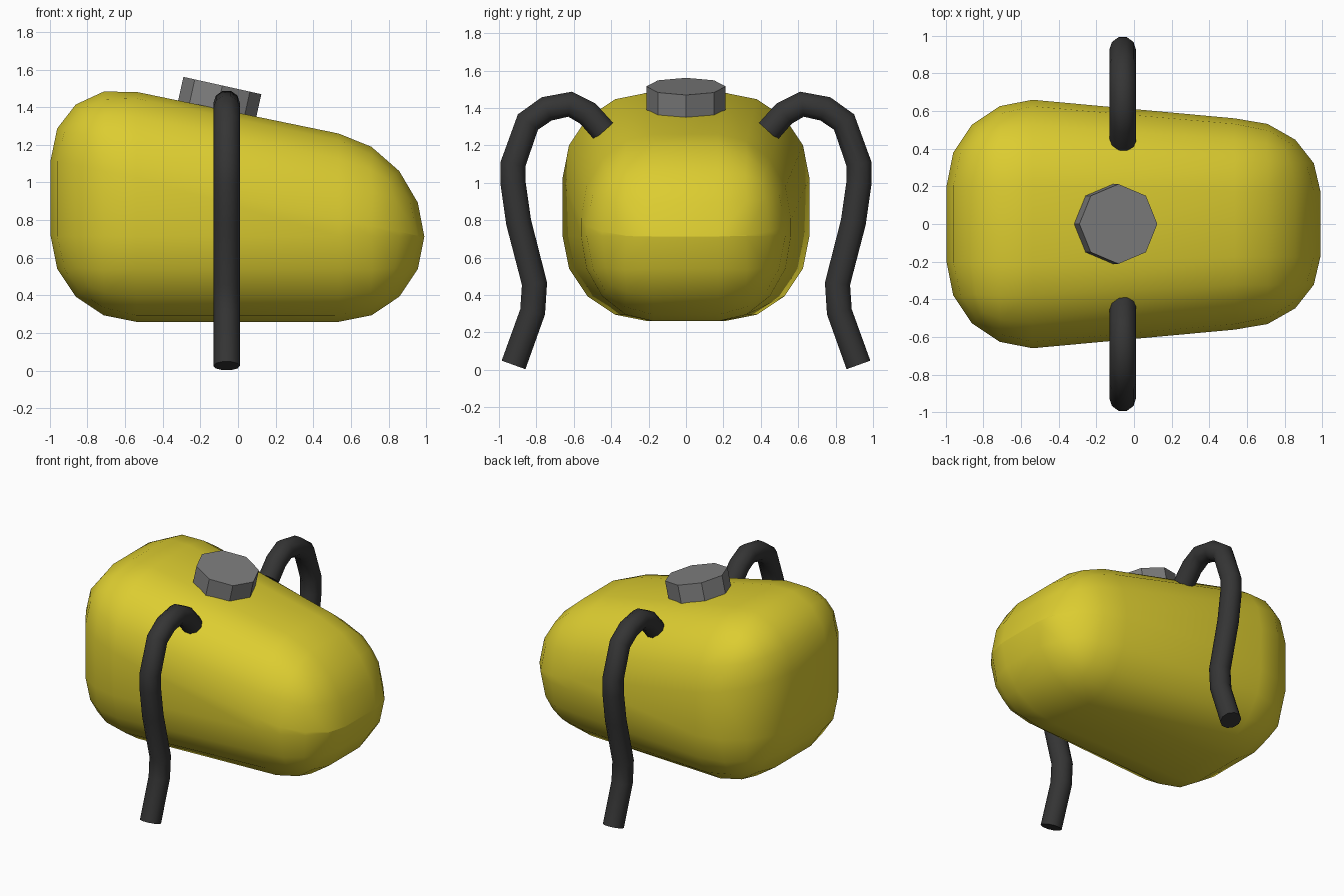
import bpy, bmesh, math
from mathutils import Matrix, Vector

if "Cube" in bpy.data.objects:
    bpy.data.objects.remove(bpy.data.objects["Cube"])


def material(name, rgb):
    m = bpy.data.materials.new(name)
    m.diffuse_color = (*rgb, 1)
    m.use_nodes = True
    m.node_tree.nodes["Principled BSDF"].inputs["Base Color"].default_value = m.diffuse_color
    return m


yellow = material("yellow_paint", (0.72, 0.61, 0.03))
grey = material("grey_metal", (0.21, 0.21, 0.21))
black = material("black_rubber", (0.035, 0.035, 0.035))


def add(name, mesh, mat, angle=None):
    ob = bpy.data.objects.new(name, mesh)
    bpy.context.collection.objects.link(ob)
    mesh.materials.clear()
    mesh.materials.append(mat)
    if angle:
        bpy.ops.object.select_all(action='DESELECT')
        ob.select_set(True)
        bpy.context.view_layer.objects.active = ob
        bpy.ops.object.shade_smooth_by_angle(angle=math.radians(angle))
    return ob


def finish(bm, name):
    bmesh.ops.recalc_face_normals(bm, faces=bm.faces)
    me = bpy.data.meshes.new(name)
    bm.to_mesh(me)
    bm.free()
    return me


# Tank body: rounded box, then narrowed towards +x with a sloping top
X0, X1, Z0, Z1, HALF, R = -0.995, 0.99, 0.26, 1.575, 0.66, 0.455
bm = bmesh.new()
bmesh.ops.create_cube(bm, size=1)
for v in bm.verts:
    v.co = ((X0 + X1) / 2 + v.co.x * (X1 - X0), v.co.y * 2 * HALF,
            (Z0 + Z1) / 2 + v.co.z * (Z1 - Z0))
bmesh.ops.bevel(bm, geom=bm.edges[:], offset=R, offset_type='OFFSET',
                segments=4, profile=0.5, affect='EDGES')
for v in bm.verts:
    if v.co.x > 0:
        v.co.y *= 0.85
    if v.co.z > (Z0 + Z1) / 2:
        v.co.z -= 0.206 * (v.co.x - X0)
add("tank_body", finish(bm, "tank_body"), yellow, 40)

# Filler cap: octagonal disc tilted with the sloping top
bm = bmesh.new()
depth = 0.24
axis = Vector((0.217, 0, 0.976)).normalized()
place = (Matrix.Translation(Vector((-0.083, 0, 1.515)) - axis * depth / 2)
         @ Matrix.Rotation(math.atan2(axis.x, axis.z), 4, 'Y'))
bmesh.ops.create_cone(bm, cap_ends=True, segments=8, radius1=0.212,
                      radius2=0.212, depth=depth, matrix=place)
add("filler_cap", finish(bm, "filler_cap"), grey)

# Hoses: a bent tube on each side
path = [(0.44, 1.275), (0.525, 1.37), (0.62, 1.42), (0.745, 1.395),
        (0.845, 1.325), (0.925, 1.1), (0.925, 1.0), (0.895, 0.79),
        (0.81, 0.46), (0.82, 0.31), (0.922, 0.026)]
for side, label in ((-1, "front"), (1, "back")):
    cu = bpy.data.curves.new(label + "_hose_path", 'CURVE')
    cu.dimensions = '3D'
    cu.bevel_depth = 0.071
    cu.bevel_resolution = 3
    cu.use_fill_caps = True
    sp = cu.splines.new('POLY')
    sp.points.add(len(path) - 1)
    for p, (y, z) in zip(sp.points, path):
        p.co = (-0.06, side * y, z, 1)
    tmp = bpy.data.objects.new(label + "_hose_path", cu)
    bpy.context.collection.objects.link(tmp)
    bpy.context.view_layer.update()
    dg = bpy.context.evaluated_depsgraph_get()
    me = bpy.data.meshes.new_from_object(tmp.evaluated_get(dg))
    bpy.data.objects.remove(tmp)
    add(label + "_hose", me, black, 50)
